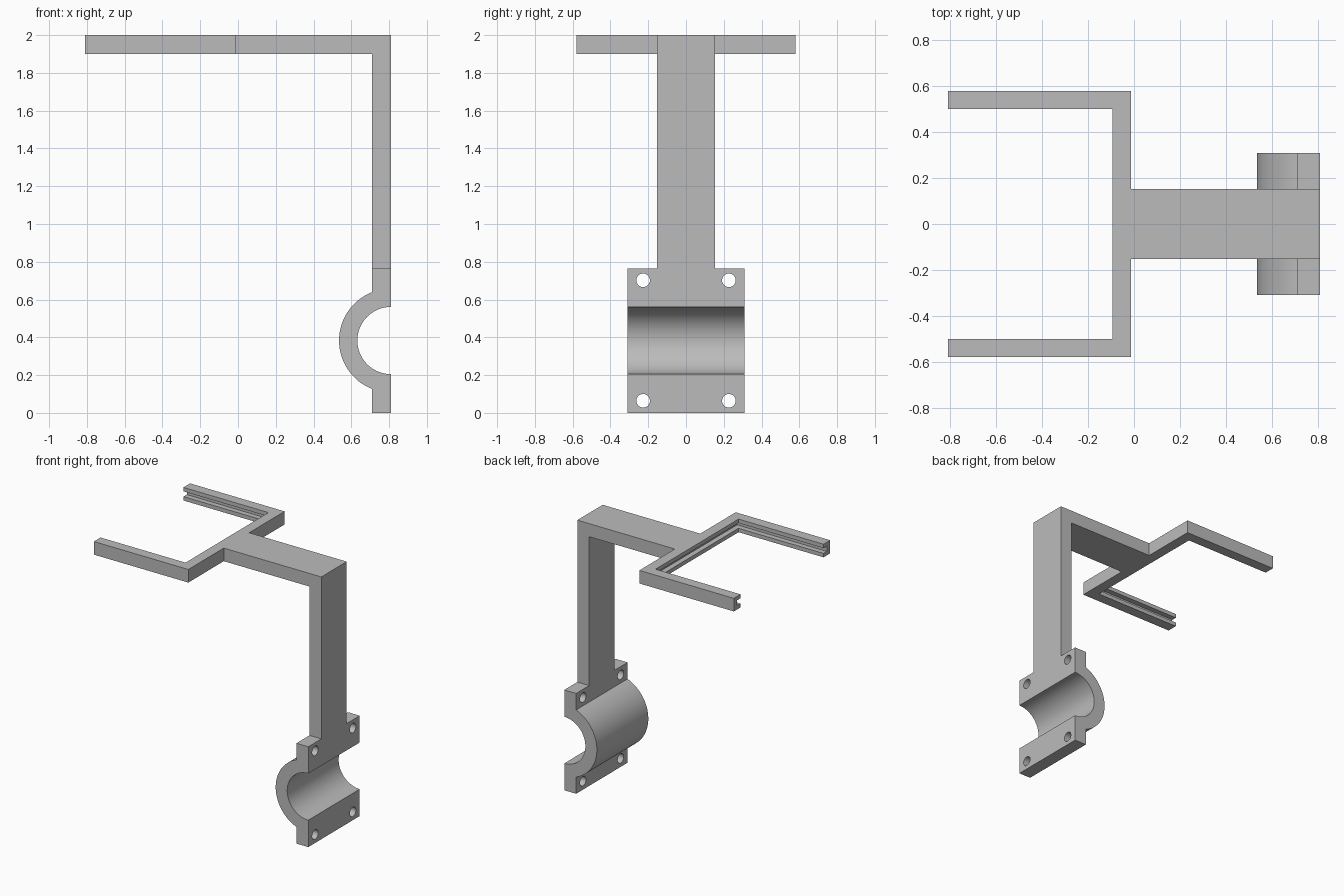
import bpy
import bmesh
from math import sin, cos, pi, asin, radians
from mathutils import Matrix

cube = bpy.data.objects.get("Cube")
if cube:
    bpy.data.objects.remove(cube, do_unlink=True)

grey = bpy.data.materials.new("plain grey")
grey.use_nodes = True
colour = (0.5, 0.5, 0.5, 1)
grey.diffuse_color = colour
grey.node_tree.nodes["Principled BSDF"].inputs["Base Color"].default_value = colour


def add_object(name, bm):
    bmesh.ops.recalc_face_normals(bm, faces=bm.faces)
    mesh = bpy.data.meshes.new(name)
    bm.to_mesh(mesh)
    bm.free()
    mesh.materials.append(grey)
    obj = bpy.data.objects.new(name, mesh)
    bpy.context.collection.objects.link(obj)
    return obj


def prism(name, points, depth):
    """Extrude a closed outline of 3D points along the vector depth."""
    bm = bmesh.new()
    face = bm.faces.new([bm.verts.new(p) for p in points])
    grown = bmesh.ops.extrude_face_region(bm, geom=[face])
    verts = [g for g in grown["geom"] if isinstance(g, bmesh.types.BMVert)]
    bmesh.ops.translate(bm, verts=verts, vec=depth)
    return add_object(name, bm)


def cut(obj, cutter):
    mod = obj.modifiers.new("cut", "BOOLEAN")
    mod.operation = "DIFFERENCE"
    mod.solver = "EXACT"
    mod.object = cutter
    cutter.hide_render = True
    bpy.context.view_layer.objects.active = obj
    bpy.ops.object.modifier_apply(modifier=mod.name)
    bpy.data.objects.remove(cutter, do_unlink=True)


def arc(radius, start, steps=48):
    """Points round the pipe axis, from the top to the bottom, bulging to -x."""
    return [(BACK - radius * cos(a), AXIS + radius * sin(a))
            for a in (start * (1 - 2 * i / steps) for i in range(steps + 1))]


BACK, INNER, AXIS = 0.81, 0.71, 0.383
CLAMP_TOP, TOP, UNDER = 0.765, 2.0, 1.9
HALF_CLAMP, HALF_ARM = 0.31, 0.153

# Half-pipe clamp with flat flanges
outer, bore = 0.275, 0.178
outline = [(BACK, CLAMP_TOP), (INNER, CLAMP_TOP)]
outline += arc(outer, pi / 2 - asin((BACK - INNER) / outer))
outline += [(INNER, 0), (BACK, 0)]
outline += arc(bore, pi / 2)[::-1]
clamp = prism("pipe_clamp", [(x, -HALF_CLAMP, z) for x, z in outline],
              (0, 2 * HALF_CLAMP, 0))

# Bolt holes through the flanges
bm = bmesh.new()
for y in (-0.227, 0.227):
    for z in (0.064, 0.702):
        bmesh.ops.create_cone(
            bm, cap_ends=True, segments=32, radius1=0.036, radius2=0.036, depth=0.4,
            matrix=Matrix.Translation((0.76, y, z)) @ Matrix.Rotation(pi / 2, 4, "Y"))
cut(clamp, add_object("bolt_hole_cutter", bm))

# Upright post and horizontal arm
FRAME_X = -0.013
outline = [(BACK, CLAMP_TOP), (BACK, TOP), (FRAME_X, TOP),
           (FRAME_X, UNDER), (INNER, UNDER), (INNER, CLAMP_TOP)]
post = prism("post_and_arm", [(x, -HALF_ARM, z) for x, z in outline],
             (0, 2 * HALF_ARM, 0))

# Open three-sided holder frame
END, WALL, HALF = -0.81, 0.08, 0.58
half_outline = [(FRAME_X, HALF), (END, HALF), (END, HALF - WALL),
                (FRAME_X - WALL, HALF - WALL)]
outline = half_outline + [(x, -y) for x, y in reversed(half_outline)]
frame = prism("holder_frame", [(x, y, UNDER) for x, y in outline], (0, 0, TOP - UNDER))

# Slot along the inside of the frame
edge, reach = HALF - WALL / 2, FRAME_X - WALL / 2
slot = [(END - 0.1, -edge, 1.93), (reach, -edge, 1.93),
        (reach, edge, 1.93), (END - 0.1, edge, 1.93)]
cut(frame, prism("slot_cutter", slot, (0, 0, 0.04)))

# Smooth curved faces, sharp edges elsewhere
bpy.ops.object.select_all(action="DESELECT")
for obj in (clamp, post, frame):
    obj.select_set(True)
bpy.context.view_layer.objects.active = clamp
bpy.ops.object.shade_smooth_by_angle(angle=radians(30))
